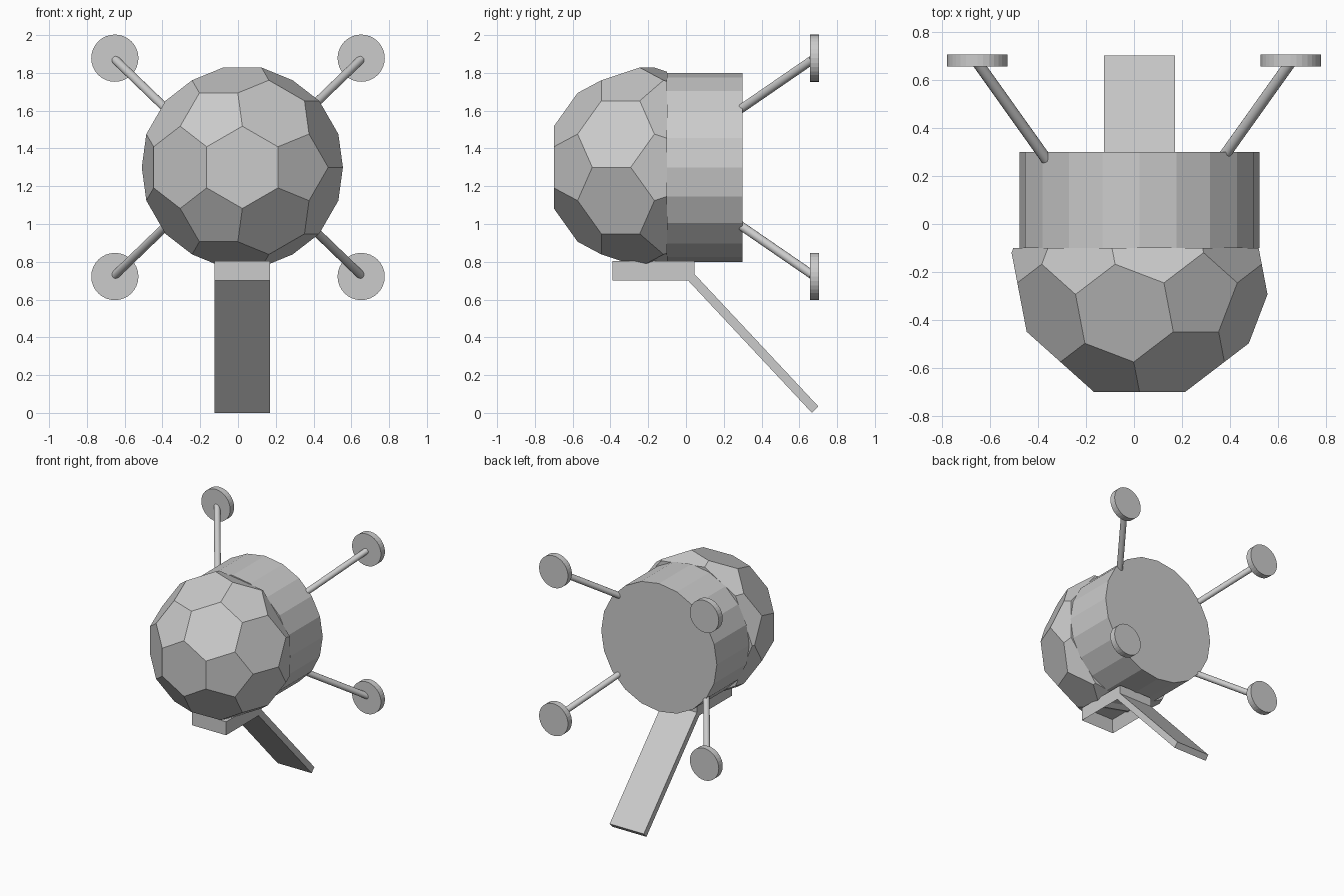
import bpy, bmesh
from mathutils import Vector, Matrix

if "Cube" in bpy.data.objects:
    bpy.data.objects.remove(bpy.data.objects["Cube"])

grey = bpy.data.materials.new("light_grey")
grey.use_nodes = True
grey.diffuse_color = (0.6, 0.6, 0.6, 1)
grey.node_tree.nodes["Principled BSDF"].inputs["Base Color"].default_value = (0.6, 0.6, 0.6, 1)

AXIS_X, AXIS_Z = 0.023, 1.30


def finish(name, bm):
    bmesh.ops.recalc_face_normals(bm, faces=bm.faces)
    mesh = bpy.data.meshes.new(name)
    bm.to_mesh(mesh)
    bm.free()
    mesh.materials.append(grey)
    obj = bpy.data.objects.new(name, mesh)
    bpy.context.collection.objects.link(obj)
    return obj


def tube(name, start, end, radius, sides):
    """Closed cylinder between two points."""
    start, end = Vector(start), Vector(end)
    span = end - start
    turn = span.to_track_quat('Z', 'X').to_matrix().to_4x4()
    bm = bmesh.new()
    bmesh.ops.create_cone(bm, cap_ends=True, segments=sides, radius1=radius, radius2=radius,
                          depth=span.length, matrix=Matrix.Translation((start + end) / 2) @ turn)
    return finish(name, bm)


def prism(name, profile, x0, x1):
    """Side profile of (y, z) points extruded along x."""
    bm = bmesh.new()
    face = bm.faces.new([bm.verts.new((x0, y, z)) for y, z in profile])
    out = bmesh.ops.extrude_face_region(bm, geom=[face])["geom"]
    bmesh.ops.translate(bm, vec=(x1 - x0, 0, 0),
                        verts=[v for v in out if isinstance(v, bmesh.types.BMVert)])
    return bm


# Faceted cabin: truncated icosahedron with a hexagon facing forward
def cabin(edge, centre, cut_y):
    ico = bmesh.new()
    bmesh.ops.create_icosphere(ico, subdivisions=1, radius=edge * 2.853)
    face = next(iter(ico.faces))
    n = face.calc_center_median().normalized()
    u = (face.verts[:][0].co - face.calc_center_median()).normalized()
    w = n.cross(u)
    bm = bmesh.new()
    for e in ico.edges:
        a, b = (v.co for v in e.verts)
        for p in (a.lerp(b, 1 / 3), a.lerp(b, 2 / 3)):
            bm.verts.new(Vector((p.dot(u), -p.dot(n), p.dot(w))) + Vector(centre))
    ico.free()
    bmesh.ops.convex_hull(bm, input=bm.verts[:])
    bmesh.ops.dissolve_limit(bm, angle_limit=0.05, verts=bm.verts[:], edges=bm.edges[:])
    cut = bmesh.ops.bisect_plane(bm, geom=bm.verts[:] + bm.edges[:] + bm.faces[:],
                                 plane_co=(0, cut_y, 0), plane_no=(0, 1, 0), clear_outer=True)
    rim = [g for g in cut["geom_cut"] if isinstance(g, bmesh.types.BMEdge)]
    bmesh.ops.contextual_create(bm, geom=rim)
    return finish("cabin", bm)


cabin(0.2177, (AXIS_X, -0.206, AXIS_Z), -0.10)

# Rear drum
tube("rear_drum", (AXIS_X, -0.10, AXIS_Z), (AXIS_X, 0.30, AXIS_Z), 0.5, 20)

# Four struts with round pads
for sx, side in ((1, "left"), (-1, "right")):
    for sz, level in ((1, "upper"), (-1, "lower")):
        strut = tube(f"{level}_{side}_strut", (sx * 0.365, 0.27, AXIS_Z + sz * 0.295),
                     (sx * 0.65, 0.67, AXIS_Z + sz * 0.57), 0.023, 16)
        bpy.context.view_layer.objects.active = strut
        strut.select_set(True)
        bpy.ops.object.shade_smooth_by_angle()
        strut.select_set(False)
        x, z = sx * 0.652, AXIS_Z + sz * 0.578
        tube(f"{level}_{side}_pad", (x, 0.656, z), (x, 0.705, z), 0.125, 32)

# Hatch box with a recess underneath
X0, X1 = -0.125, 0.17
box = prism("hatch_box", [(-0.39, 0.70), (0.045, 0.70), (0.045, 0.805), (-0.39, 0.805)], X0, X1)
bmesh.ops.recalc_face_normals(box, faces=box.faces)
floor = min(box.faces, key=lambda f: f.calc_center_median().z)
bmesh.ops.inset_region(box, faces=[floor], thickness=0.045)
bmesh.ops.translate(box, vec=(0, 0, 0.09), verts=floor.verts)
finish("hatch_box", box)

# Boarding ramp
finish("ramp", prism("ramp", [(0.045, 0.735), (0.70, 0.035), (0.667, 0), (0.012, 0.70)], X0, X1))
